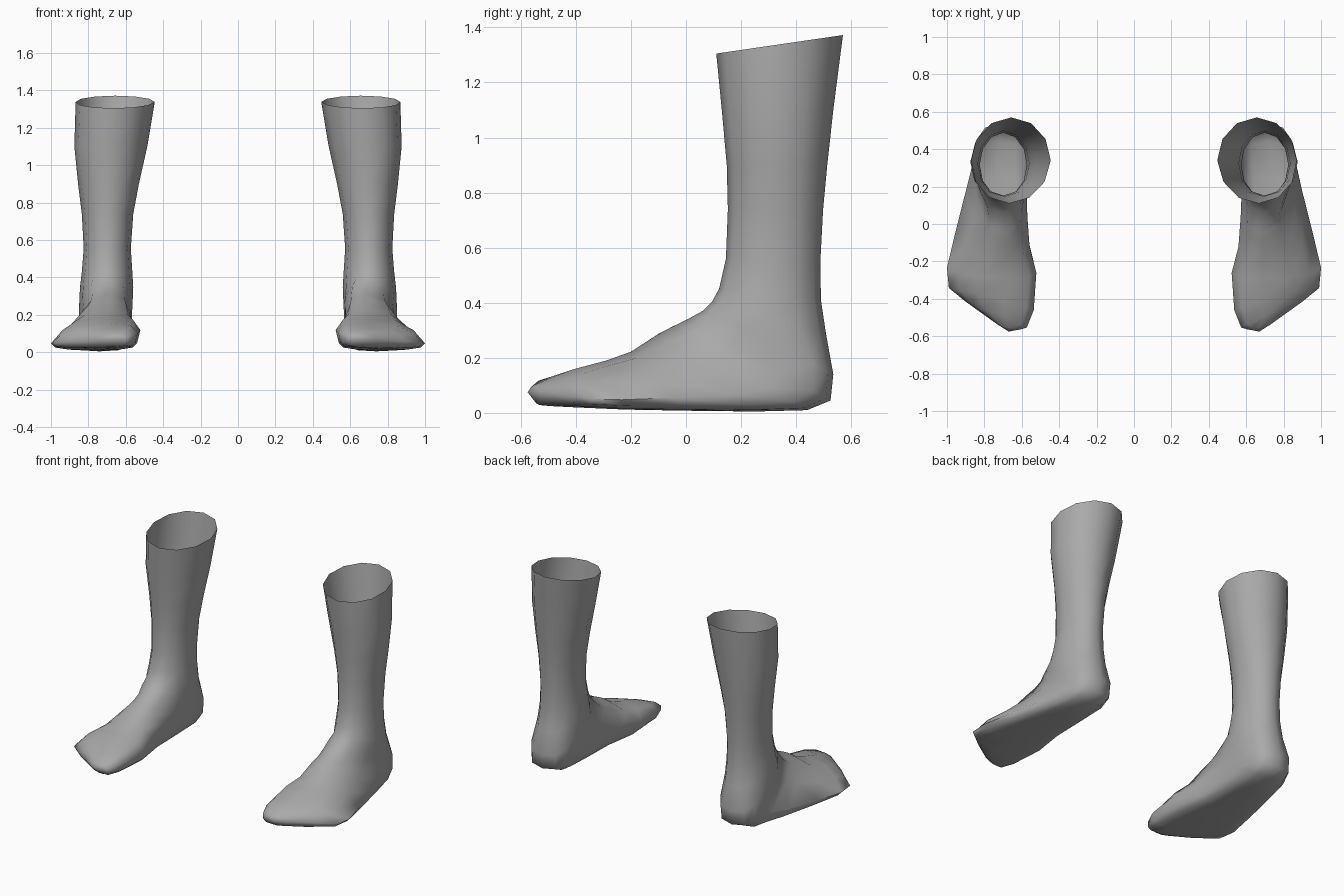
import bpy, bmesh, math

if "Cube" in bpy.data.objects:
    bpy.data.objects.remove(bpy.data.objects["Cube"])

SIDES = 12

skin = bpy.data.materials.new("plain grey")
skin.diffuse_color = (0.4, 0.4, 0.4, 1)
skin.use_nodes = True
skin.node_tree.nodes["Principled BSDF"].inputs["Base Color"].default_value = skin.diffuse_color

# Cross-sections from the open shin down round the heel and out to the toes:
# front/top (y, z), back/bottom (y, z), inner x, outer x,
# widest place (0 bottom .. 1 top), ridge shift in x, toe skew in y
SECTIONS = [
    ((.11, 1.305), (.57, 1.372), .445, .868, .50, .01, 0),
    ((.13, 1.10), (.535, 1.10), .485, .875, .50, .01, 0),
    ((.148, .90), (.513, .90), .53, .855, .50, 0, 0),
    ((.152, .74), (.498, .74), .56, .835, .50, 0, 0),
    ((.145, .56), (.488, .55), .573, .825, .50, 0, 0),
    ((.12, .45), (.49, .41), .565, .835, .50, 0, 0),
    ((.095, .405), (.508, .29), .56, .845, .48, 0, 0),
    ((.06, .37), (.535, .14), .565, .85, .42, -.01, 0),
    ((.00, .337), (.525, .045), .57, .85, .33, -.02, 0),
    ((-.05, .313), (.44, .010), .575, .865, .26, -.03, 0),
    ((-.10, .287), (.25, .005), .58, .90, .22, -.05, 0),
    ((-.20, .222), (.00, .008), .575, .955, .22, -.07, 0),
    ((-.29, .190), (-.22, .012), .54, 1.0, .20, -.08, 0),
    ((-.41, .158), (-.40, .020), .55, .99, .22, -.07, .06),
    ((-.495, .125), (-.48, .024), .578, .90, .35, -.04, .07),
    ((-.555, .100), (-.535, .030), .595, .74, .50, 0, .015),
]


def soft(value, power):
    return math.copysign(abs(value) ** power, value)


def ring_points(top, bottom, inner, outer, widest, shift, skew):
    """Rounded cross-section, fuller underneath on the foot."""
    mid = [b + (t - b) * widest for t, b in zip(top, bottom)]
    flat = 1.0 if widest > .45 else .7
    for i in range(SIDES):
        a = math.tau * i / SIDES
        u, v = soft(math.cos(a), flat), math.sin(a)
        end = top if v > 0 else bottom
        if v < 0:
            v = soft(v, flat)
        x = (inner + outer) / 2 + u * (outer - inner) / 2 + shift * v * (v > 0)
        y = mid[0] + abs(v) * (end[0] - mid[0]) + skew * u
        z = mid[1] + abs(v) * (end[1] - mid[1])
        yield x, y, z


def make_foot(name, side):
    bm = bmesh.new()
    rings = [[bm.verts.new((side * x, y, z)) for x, y, z in ring_points(*s)]
             for s in SECTIONS]
    # skin between neighbouring cross-sections
    for r, s in zip(rings, rings[1:]):
        for i in range(SIDES):
            j = (i + 1) % SIDES
            face = (r[i], s[i], s[j], r[j])
            bm.faces.new(face if side > 0 else face[::-1])
    # blunt toe tip
    tip = bm.verts.new((side * .67, -.575, .075))
    for i in range(SIDES):
        face = (rings[-1][i], tip, rings[-1][(i + 1) % SIDES])
        bm.faces.new(face if side > 0 else face[::-1])
    bmesh.ops.recalc_face_normals(bm, faces=bm.faces)
    mesh = bpy.data.meshes.new(name)
    bm.to_mesh(mesh)
    bm.free()
    mesh.materials.append(skin)
    obj = bpy.data.objects.new(name, mesh)
    bpy.context.collection.objects.link(obj)
    bpy.ops.object.select_all(action='DESELECT')
    obj.select_set(True)
    bpy.context.view_layer.objects.active = obj
    bpy.ops.object.shade_smooth_by_angle(angle=math.radians(70))


make_foot("right_foot_and_shin", 1)
make_foot("left_foot_and_shin", -1)
